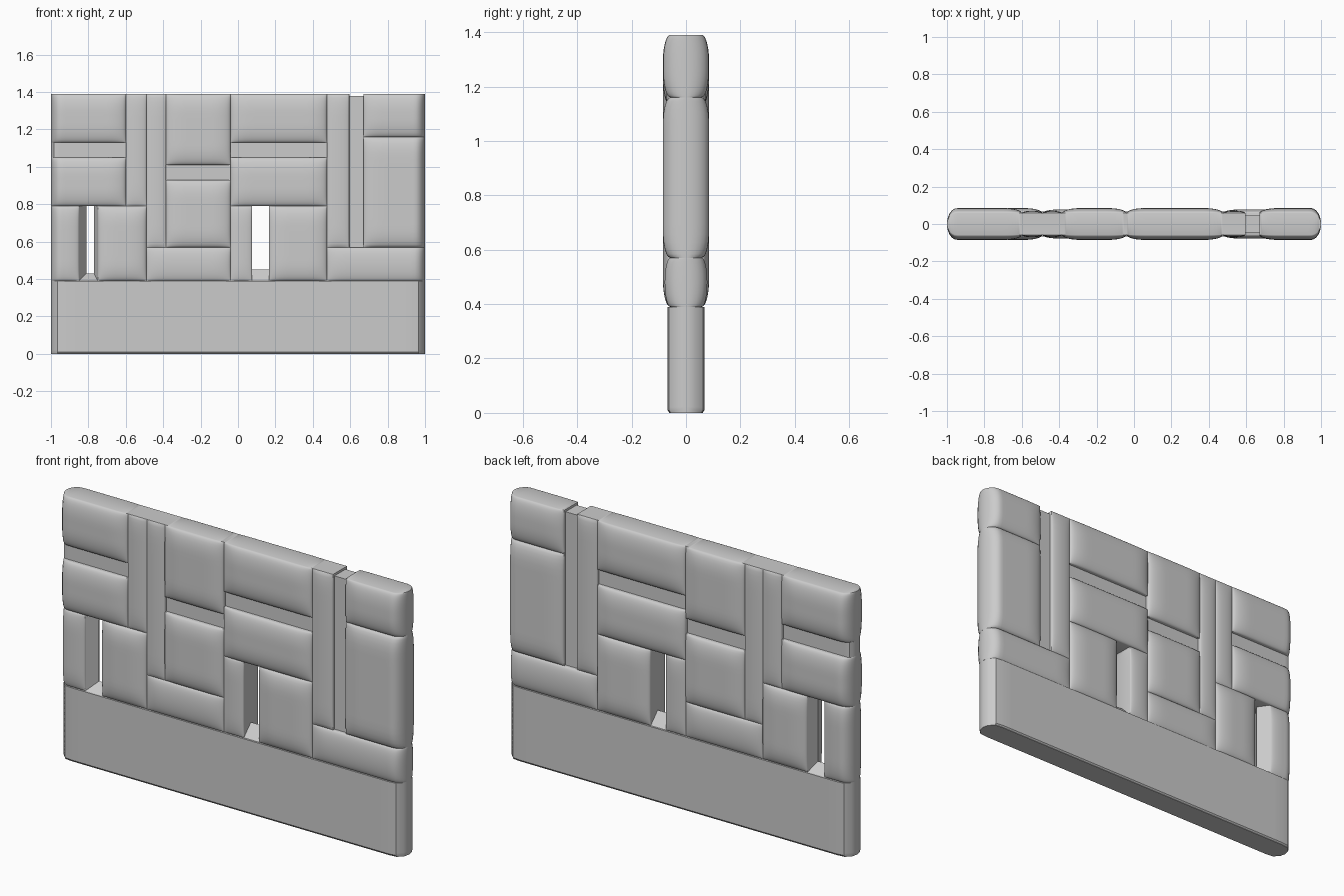
import bpy, bmesh, math

cube = bpy.data.objects.get("Cube")
if cube:
    bpy.data.objects.remove(cube)

stone = bpy.data.materials.new("light grey stone")
stone.use_nodes = True
stone.diffuse_color = (0.6, 0.6, 0.6, 1)
stone.node_tree.nodes["Principled BSDF"].inputs["Base Color"].default_value = (0.6, 0.6, 0.6, 1)

TOP, SIDE, END = 1.39, 1.0, 0.055


def finish(bm, name):
    bmesh.ops.remove_doubles(bm, verts=bm.verts, dist=1e-5)
    bmesh.ops.recalc_face_normals(bm, faces=bm.faces)
    mesh = bpy.data.meshes.new(name)
    bm.to_mesh(mesh)
    bm.free()
    mesh.materials.append(stone)
    obj = bpy.data.objects.new(name, mesh)
    bpy.context.collection.objects.link(obj)
    bpy.ops.object.select_all(action='DESELECT')
    obj.select_set(True)
    bpy.context.view_layer.objects.active = obj
    bpy.ops.object.shade_smooth_by_angle(angle=math.radians(35))
    return obj


def spaced(a, b, n):
    """Samples packed towards both ends."""
    return [a + (b - a) * (1 - math.cos(math.pi * i / n)) / 2 for i in range(n + 1)]


def round_up(d, r):
    return math.sqrt(max(0, 1 - max(0, 1 - d / r) ** 2))


def panel(name, x0, x1, z0, z1, edge=0.058, puff=0.027, foot=0):
    """Solid block, puffed on front and back, rounded where it meets a wall end."""
    puff *= min(1, min(x1 - x0, z1 - z0) / 0.24)
    rx, rz = min(0.1, (x1 - x0) / 2), min(0.1, (z1 - z0) / 2)

    def depth(x, z):
        dx = min(1 if x0 <= -SIDE else x - x0, 1 if x1 >= SIDE else x1 - x)
        dz = min(z - z0, z1 - z)
        y = edge + puff * round_up(dx, rx) * round_up(dz, rz)
        if z < 0.004:
            y -= foot
        over = max(0, abs(x) - (SIDE - END)) / END
        ell = math.sqrt(max(0, 1 - over * over))
        return y * ell if puff or foot else min(y, 0.062 * ell)

    xs, zs = spaced(x0, x1, 24), spaced(z0, z1, 20)
    bm = bmesh.new()
    sides = [[[bm.verts.new((x, s * depth(x, z), z)) for x in xs] for z in zs] for s in (-1, 1)]
    for g in sides:
        for lo, hi in zip(g, g[1:]):
            for i in range(len(xs) - 1):
                bm.faces.new((lo[i], lo[i + 1], hi[i + 1], hi[i]))
    # join the front and back around the rim
    rims = [g[0] + [r[-1] for r in g[1:]] + g[-1][-2::-1] + [r[0] for r in g[-2:0:-1]]
            for g in sides]
    f, b = rims
    for i in range(len(f)):
        bm.faces.new((f[i - 1], f[i], b[i], b[i - 1]))
    return finish(bm, name)


def prism(name, ring_a, ring_b):
    bm = bmesh.new()
    a = [bm.verts.new(p) for p in ring_a]
    b = [bm.verts.new(p) for p in ring_b]
    bm.faces.new(a)
    bm.faces.new(b)
    for i in range(len(a)):
        bm.faces.new((a[i - 1], a[i], b[i], b[i - 1]))
    return finish(bm, name)


def jamb(name, x, tip, z0, z1):
    ring = [(x, -0.058), (tip, 0), (x, 0.058)]
    prism(name, [(*p, z0) for p in ring], [(*p, z1) for p in ring])


def sill(name, x0, x1, z, tip):
    ring = [(-0.058, z), (0, tip), (0.058, z)]
    prism(name, [(x0, *p) for p in ring], [(x1, *p) for p in ring])


# plain base
panel("base", -SIDE, SIDE, 0, 0.39, edge=0.068, puff=0, foot=0.006)

# puffed panels
LOW, MID, HIGH = 0.39, 0.57, 0.79
panels = {
    "right_upper_panel": (-1, -0.6, 1.13, TOP),
    "right_middle_panel": (-1, -0.6, HIGH, 1.05),
    "right_end_post": (-1, -0.85, LOW, HIGH),
    "right_lower_panel": (-0.75, -0.49, LOW, HIGH),
    "right_tall_strip": (-0.6, -0.49, HIGH, TOP),
    "right_long_strip": (-0.49, -0.385, MID, TOP),
    "centre_upper_panel": (-0.385, -0.04, 1.01, TOP),
    "centre_middle_panel": (-0.385, -0.04, MID, 0.93),
    "centre_low_panel": (-0.49, -0.04, LOW, MID),
    "left_upper_panel": (-0.04, 0.475, 1.13, TOP),
    "left_middle_panel": (-0.04, 0.475, HIGH, 1.05),
    "window_post": (-0.04, 0.075, LOW, HIGH),
    "left_lower_panel": (0.165, 0.475, LOW, HIGH),
    "left_long_strip": (0.475, 0.595, MID, TOP),
    "left_end_upper_panel": (0.67, 1, 1.16, TOP),
    "left_end_tall_panel": (0.67, 1, MID, 1.16),
    "left_end_low_panel": (0.475, 1, LOW, MID),
}
for name, box in panels.items():
    panel(name, *box)

# recessed grooves
grooves = {
    "right_groove": (-1, -0.6, 1.05, 1.13),
    "centre_groove": (-0.385, -0.04, 0.93, 1.01),
    "left_groove": (-0.04, 0.475, 1.05, 1.13),
    "upright_groove": (0.595, 0.67, MID, 1.378),
}
for name, box in grooves.items():
    panel(name, *box, edge=0.046, puff=0)

# splayed window reveals
jamb("right_window_outer_jamb", -0.85, -0.81, LOW, HIGH)
jamb("right_window_inner_jamb", -0.75, -0.77, LOW, HIGH)
sill("right_window_sill", -0.85, -0.75, LOW, 0.43)
sill("left_window_sill", 0.075, 0.165, LOW, 0.45)
